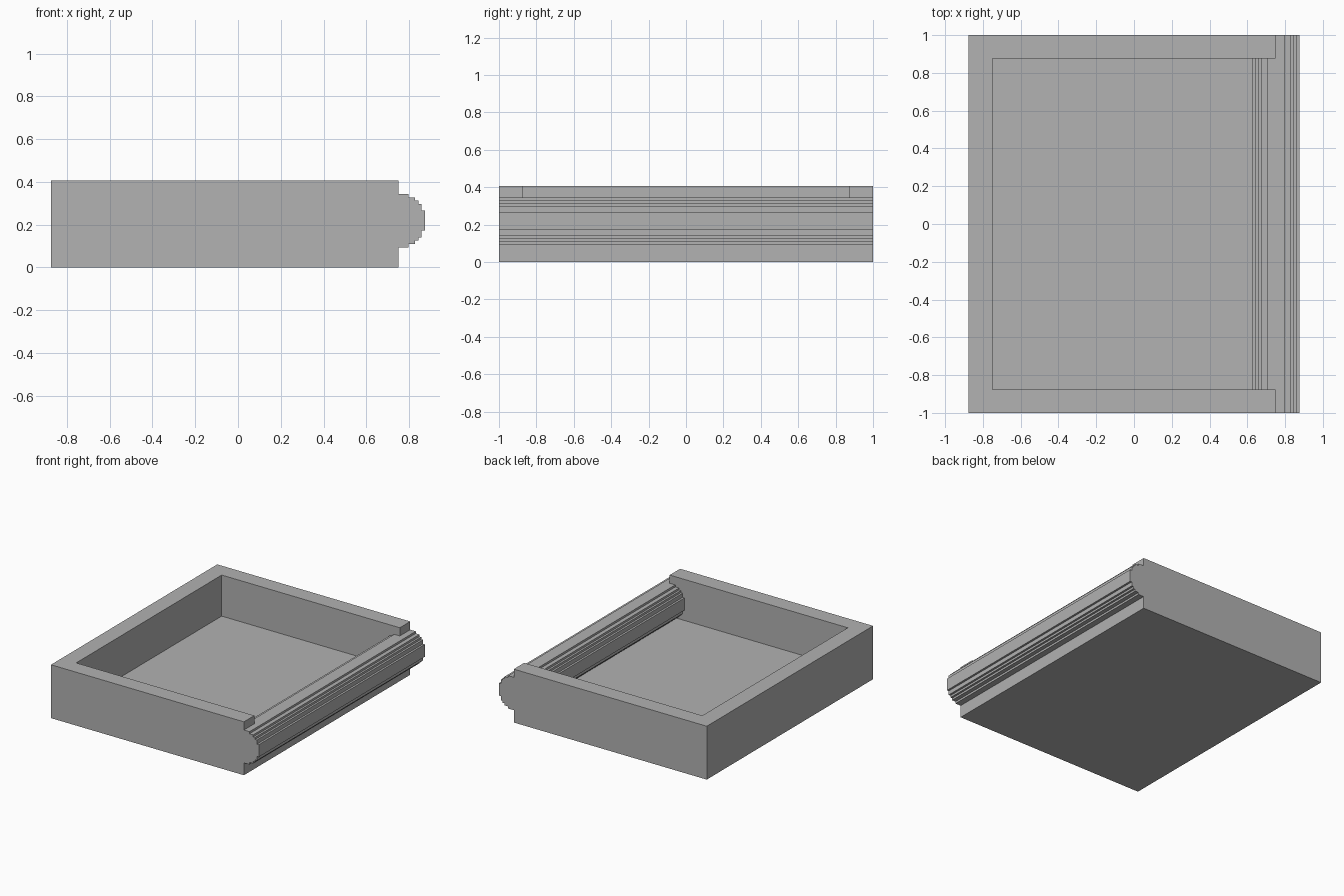
import bpy
import bmesh

default = bpy.data.objects.get("Cube")
if default:
    bpy.data.objects.remove(default, do_unlink=True)

U = 1 / 64                      # the design sits on a grid of this step
FLOOR, TOP = 6, 26              # floor and rim heights
BACK, FRONT, WALL = -56, 48, 8  # tray ends and wall thickness
ROLL_Z = 14                     # height of the stepped roll's axis
STEPS = [(3, 8), (5, 7), (6, 6), (7, 5), (8, 3)]  # quarter outline of the roll

grey = bpy.data.materials.new("plain grey")
grey.use_nodes = True
colour = (0.445, 0.445, 0.445, 1)
grey.diffuse_color = colour
grey.node_tree.nodes["Principled BSDF"].inputs["Base Color"].default_value = colour


def roll_half(side):
    """Stepped half outline of the roll, from top to bottom."""
    upper = []
    for i, (w, h) in enumerate(STEPS):
        upper.append((w, h))
        if i + 1 < len(STEPS):
            upper.append((w, STEPS[i + 1][1]))
    lower = [(w, -h) for w, h in reversed(upper)]
    return [(FRONT + side * w, ROLL_Z + h) for w, h in upper + lower]


def prism(name, outline, half_depth):
    """Extrude an x-z outline along y, centred on y = 0."""
    bm = bmesh.new()
    face = bm.faces.new([bm.verts.new((x * U, -half_depth * U, z * U)) for x, z in outline])
    moved = bmesh.ops.extrude_face_region(bm, geom=[face])["geom"]
    verts = [v for v in moved if isinstance(v, bmesh.types.BMVert)]
    bmesh.ops.translate(bm, verts=verts, vec=(0, 2 * half_depth * U, 0))
    bmesh.ops.recalc_face_normals(bm, faces=bm.faces)
    mesh = bpy.data.meshes.new(name)
    bm.to_mesh(mesh)
    bm.free()
    mesh.materials.append(grey)
    obj = bpy.data.objects.new(name, mesh)
    bpy.context.collection.objects.link(obj)
    return obj


# Tray body, with the roll's outer half along its open side
roll_top, roll_bottom = ROLL_Z + WALL, ROLL_Z - WALL
tray = prism("tray_with_roll", [(BACK, 0), (BACK, TOP), (FRONT, TOP), (FRONT, roll_top)]
             + roll_half(1) + [(FRONT, roll_bottom), (FRONT, 0)], 64)

# Hollow, shaped to leave the roll's inner half standing
cutter = prism("hollow_cutter", [(BACK + WALL, FLOOR), (BACK + WALL, TOP + 6),
               (FRONT + 12, TOP + 6), (FRONT + 12, roll_top)] + roll_half(-1), 64 - WALL)
cutter.hide_render = True

cut = tray.modifiers.new("hollow", "BOOLEAN")
cut.operation = "DIFFERENCE"
cut.solver = "EXACT"
cut.object = cutter
bpy.context.view_layer.objects.active = tray
bpy.ops.object.modifier_apply(modifier=cut.name)
bpy.data.objects.remove(cutter, do_unlink=True)
